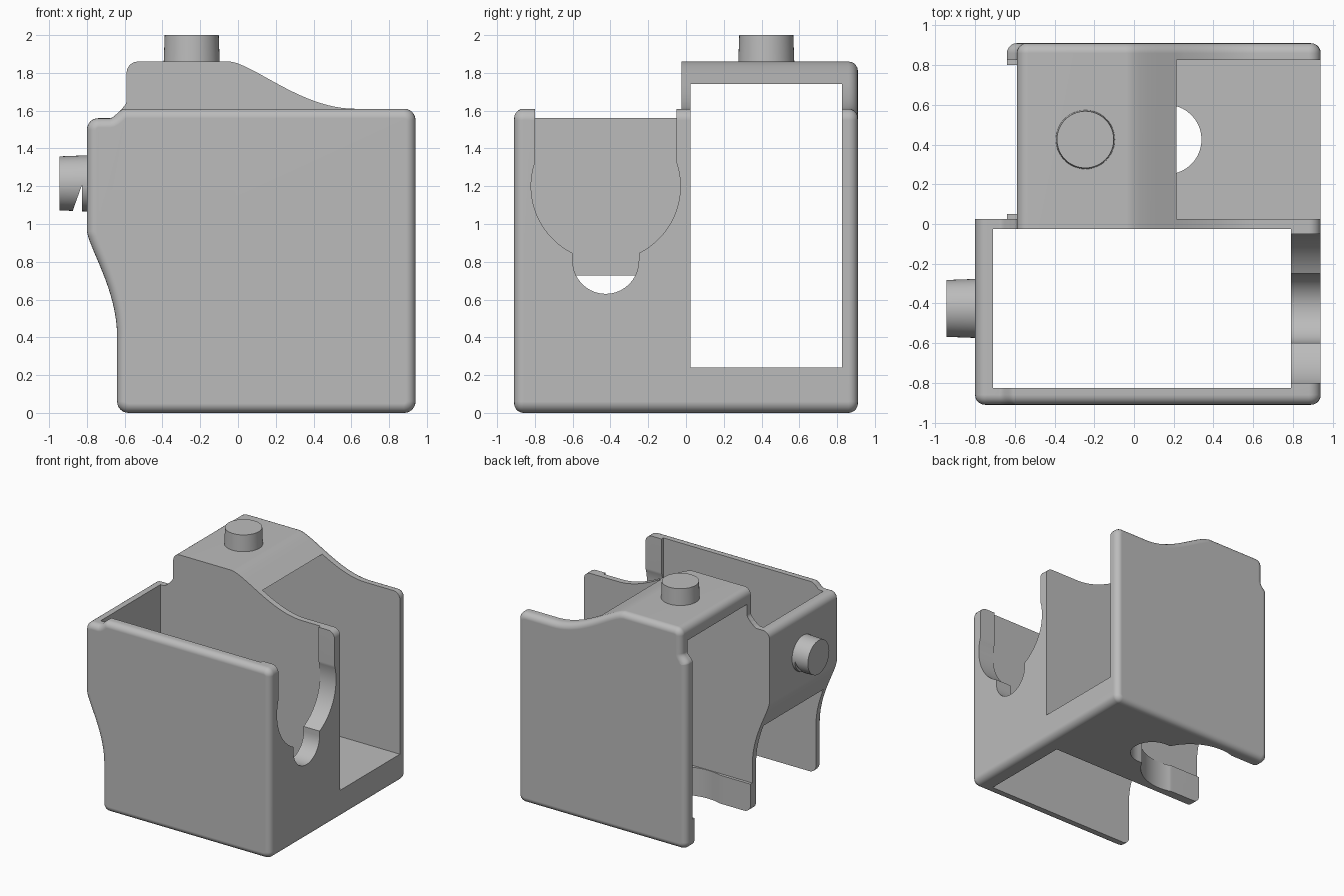
import bpy, bmesh, math
from mathutils import Vector

cube = bpy.data.objects.get("Cube")
if cube:
    bpy.data.objects.remove(cube)

grey = bpy.data.materials.new("plain grey")
grey.use_nodes = True
COLOUR = (0.5, 0.5, 0.5, 1)
grey.diffuse_color = COLOUR
grey.node_tree.nodes["Principled BSDF"].inputs["Base Color"].default_value = COLOUR

RIGHT, LEFT = 0.94, -0.64          # outer ends of both bays
RIM, ROOF, SIDE = 1.61, 1.86, -0.8
STEP = 0.05                        # set-back beside each open end
OUT, SKIN, MID = 0.91, 0.825, 0.025
CENTRE = 0.425                     # middle of each bay in depth


def add_object(name, bm):
    bmesh.ops.recalc_face_normals(bm, faces=bm.faces)
    mesh = bpy.data.meshes.new(name)
    bm.to_mesh(mesh)
    bm.free()
    mesh.materials.append(grey)
    obj = bpy.data.objects.new(name, mesh)
    bpy.context.collection.objects.link(obj)
    return obj


def prism(name, points, axis, start, end, round_at=None):
    """Extrude a 2D outline along an axis, optionally rounding one end's rim."""
    def place(p, d):
        c = list(p)
        c.insert(axis, d)
        return Vector(c)
    bm = bmesh.new()
    cap = bm.faces.new([bm.verts.new(place(p, start)) for p in points])
    new = bmesh.ops.extrude_face_region(bm, geom=[cap], use_keep_orig=True)["geom"]
    shift = place((0, 0), end - start)
    bmesh.ops.translate(bm, vec=shift, verts=[v for v in new if isinstance(v, bmesh.types.BMVert)])
    bmesh.ops.recalc_face_normals(bm, faces=bm.faces)
    if round_at is not None:
        rim = [e for e in bm.edges if all(abs(v.co[axis] - round_at) < 1e-5 for v in e.verts)]
        bmesh.ops.bevel(bm, geom=rim, offset=0.05, segments=5, profile=0.5,
                        affect='EDGES', clamp_overlap=False)
    return add_object(name, bm)


def box(name, x, y, z):
    return prism(name, [(x[0], z[0]), (x[1], z[0]), (x[1], z[1]), (x[0], z[1])], 1, *y)


def corner(cx, cz, sx, sz, r=0.06, n=6):
    """Rounded outer corner, running from the x side to the z side."""
    return [(cx - sx * r * (1 - math.cos(t)), cz - sz * r * (1 - math.sin(t)))
            for t in (i * math.pi / 2 / n for i in range(n + 1))]


def s_curve(a, b, power, n=18):
    """Yields (position, blend) pairs for a smooth shoulder from a to b."""
    for i in range(n + 1):
        t = i / n
        u = t ** power
        yield a + (b - a) * t, u * u * (3 - 2 * u)


def cut(obj, *cutters):
    bpy.context.view_layer.objects.active = obj
    for c in cutters:
        m = obj.modifiers.new("cut", 'BOOLEAN')
        m.operation, m.solver, m.object = 'DIFFERENCE', 'EXACT', c
        bpy.ops.object.modifier_apply(modifier=m.name)
        bpy.data.objects.remove(c)


def smooth(obj):
    bpy.ops.object.select_all(action='DESELECT')
    obj.select_set(True)
    bpy.context.view_layer.objects.active = obj
    bpy.ops.object.shade_smooth_by_angle(angle=math.radians(35))
    m = obj.modifiers.new("flat faces", 'WEIGHTED_NORMAL')
    m.keep_sharp = True


def keyhole():
    """Outline (sideways, height) of the slot: throat, round bowl, small round end."""
    bowl, tip, mid, tip_mid = 0.395, 0.175, 1.2, 0.805
    top = math.acos(0.375 / bowl)
    low = -math.acos(tip / bowl)
    half = [(0.375, 1.75)]
    half += [(bowl * math.cos(t), mid + bowl * math.sin(t))
             for t in (top + (low - top) * i / 24 for i in range(25))]
    half += [(tip * math.cos(t), tip_mid - tip * math.sin(t))
             for t in (math.pi / 2 * i / 10 for i in range(11))]
    return half + [(-u, v) for u, v in reversed(half[:-1])]


# Front bay: open above and below, shoulder on the -x side
outline = corner(RIGHT, 0, 1, -1)[::-1] + corner(RIGHT, RIM, 1, 1)
outline += [(LEFT + 0.04 - 0.08 * p, RIM - STEP * b) for p, b in s_curve(0, 1, 1, 8)]
outline += corner(SIDE, RIM - STEP, -1, 1)[::-1]
outline += [(SIDE + (LEFT - SIDE) * b, z) for z, b in s_curve(0.96, 0.4, 0.7)]
outline += corner(LEFT, 0, -1, -1)
front_bay = prism("front_bay", outline, 1, -OUT, MID, round_at=-OUT)
cut(front_bay,
    box("cavity", (-0.71, 0.79), (-SKIN, -MID), (-1, 3)),
    prism("slot", [(u - CENTRE, v) for u, v in keyhole()], 0, 0.7, 1.1))

# Back bay: open at both ends, shoulder on the roof
outline = corner(RIGHT, 0, 1, -1)[::-1] + corner(RIGHT, RIM, 1, 1)
outline += [(x, ROOF + (RIM - ROOF) * b) for x, b in reversed(list(s_curve(-0.04, 0.62, 0.75)))]
outline += corner(LEFT + STEP, ROOF, -1, 1)[::-1]
outline += [(LEFT + STEP - STEP * b, RIM + 0.04 - 0.08 * p) for p, b in s_curve(0, 1, 1, 8)]
outline += corner(LEFT, 0, -1, -1)
back_bay = prism("back_bay", outline, 1, -MID, OUT, round_at=OUT)
cut(back_bay,
    box("cavity", (-2, 2), (MID, SKIN), (0.24, 1.74)),
    prism("slot", [(0.97 - v, CENTRE + u) for u, v in keyhole()], 2, -0.2, 0.3))


# Round pegs, slightly tapered
def peg(name, location, turn):
    bpy.ops.mesh.primitive_cone_add(vertices=48, radius1=0.149, radius2=0.143, depth=0.16,
                                    location=location, rotation=(0, turn, 0))
    obj = bpy.context.object
    obj.name = name
    obj.data.materials.append(grey)
    bpy.ops.object.transform_apply(location=True, rotation=True, scale=True)
    return obj


roof_peg = peg("roof_peg", (-0.245, CENTRE, 1.92), 0)
side_peg = peg("side_peg", (-0.865, -CENTRE, 1.215), -math.pi / 2)

# Wedge notch under the side peg
cut(side_peg, prism("notch", [(-0.825, 1.21), (-0.825, 1.05), (-0.882, 1.05)], 1, -0.7, -0.1))

for part in (front_bay, back_bay, roof_peg, side_peg):
    smooth(part)
